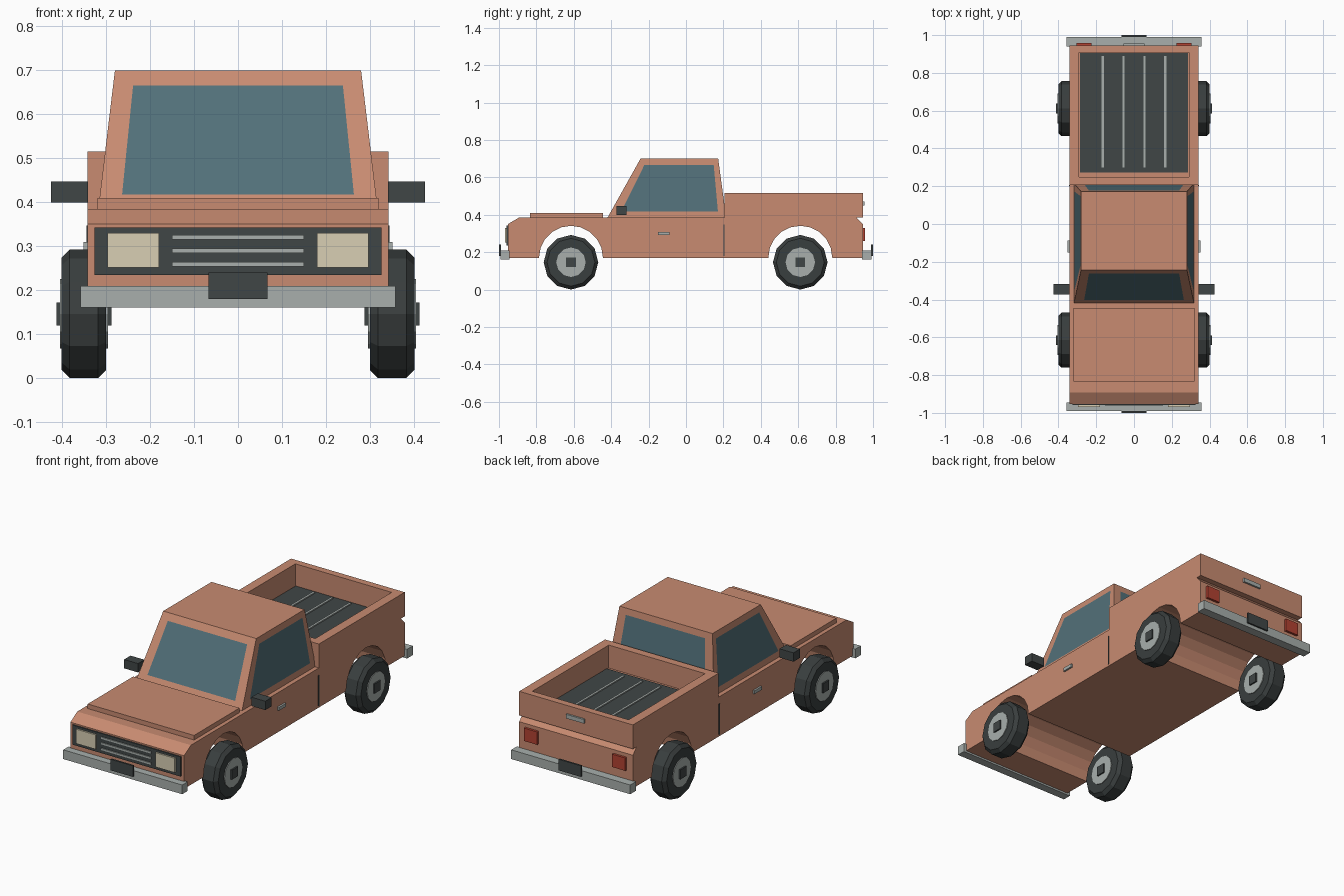
import bpy, bmesh, math
from mathutils import Vector

if "Cube" in bpy.data.objects:
    bpy.data.objects.remove(bpy.data.objects["Cube"])


def material(name, r, g, b):
    m = bpy.data.materials.new(name)
    lin = [((c / 255 + 0.055) / 1.055) ** 2.4 for c in (r, g, b)]
    m.diffuse_color = (*lin, 1)
    m.use_nodes = True
    m.node_tree.nodes["Principled BSDF"].inputs["Base Color"].default_value = m.diffuse_color
    return m


PAINT = material("copper paint", 200, 139, 113)
GLASS = material("blue grey glass", 82, 112, 121)
DARK = material("dark trim", 64, 70, 70)
TYRE = material("tyre rubber", 57, 62, 62)
METAL = material("light grey metal", 168, 175, 172)
CREAM = material("cream lamp", 216, 207, 180)
RED = material("red lamp", 178, 66, 50)


def finish(name, bm, *mats):
    bmesh.ops.recalc_face_normals(bm, faces=bm.faces[:])
    me = bpy.data.meshes.new(name)
    bm.to_mesh(me)
    bm.free()
    for m in mats:
        me.materials.append(m)
    ob = bpy.data.objects.new(name, me)
    bpy.context.collection.objects.link(ob)
    return ob


def box_bm(x0, x1, y0, y1, z0, z1):
    bm = bmesh.new()
    bmesh.ops.create_cube(bm, size=1)
    for v in bm.verts:
        v.co = ((x0 + x1) / 2 + v.co.x * (x1 - x0),
                (y0 + y1) / 2 + v.co.y * (y1 - y0),
                (z0 + z1) / 2 + v.co.z * (z1 - z0))
    return bm


def box(name, mat, *dims):
    return finish(name, box_bm(*dims), mat)


def lathe(name, mat, rings, cy, cz, sides=12):
    """Solid of revolution about the x axis; rings are (x, radius)."""
    bm = bmesh.new()
    loops = []
    for x, r in rings:
        loops.append([bm.verts.new((x, cy + r * math.cos(math.tau * i / sides),
                                    cz + r * math.sin(math.tau * i / sides)))
                      for i in range(sides)])
    for a, b in zip(loops, loops[1:]):
        for i in range(sides):
            j = (i + 1) % sides
            bm.faces.new((a[i], a[j], b[j], b[i]))
    bm.faces.new(loops[0])
    bm.faces.new(loops[-1])
    return finish(name, bm, mat)


W = 0.342                       # half width of the body
AXLES = (-0.615, 0.611)

# lower body: side profile with wheel arches, extruded across the full width
profile = [(0.945, 0.17), (0.945, 0.35), (0.912, 0.385),
           (-0.893, 0.385), (-0.952, 0.35), (-0.952, 0.17)]
N = 10
for cy in AXLES:
    for i in range(N + 1):
        a = math.pi * (1 - i / N)
        profile.append((cy + 0.171 * math.cos(a), 0.17 + 0.171 * math.sin(a)))
bm = bmesh.new()
side = bm.faces.new([bm.verts.new((-W, y, z)) for y, z in profile])
ext = bmesh.ops.extrude_face_region(bm, geom=[side])
for v in ext["geom"]:
    if isinstance(v, bmesh.types.BMVert):
        v.co.x = W
finish("lower_body", bm, PAINT)

# raised hood panel
box("hood_panel", PAINT, -0.32, 0.32, -0.835, -0.444, 0.38, 0.41)

# cab: tapered block with a window cut into each upright face
lo = [Vector(p) for p in ((-0.318, -0.42, 0.384), (0.318, -0.42, 0.384),
                          (0.318, 0.215, 0.384), (-0.318, 0.215, 0.384))]
hi = [Vector(p) for p in ((-0.28, -0.243, 0.70), (0.28, -0.243, 0.70),
                          (0.28, 0.172, 0.70), (-0.28, 0.172, 0.70))]
bm = bmesh.new()
bl = [bm.verts.new(p) for p in lo]
th = [bm.verts.new(p) for p in hi]
bm.faces.new(bl)
bm.faces.new(th)
margins = [(0.08, 0.92), (0.09, 0.935), (0.08, 0.92), (0.065, 0.91)]
for i, (u0, u1) in enumerate(margins):
    j = (i + 1) % 4
    outer = [bl[i], bl[j], th[j], th[i]]
    inner = []
    for u, v in ((u0, 0.105), (u1, 0.105), (u1, 0.89), (u0, 0.89)):
        p = lo[i].lerp(lo[j], u).lerp(hi[i].lerp(hi[j], u), v)
        inner.append(bm.verts.new(p))
    for k in range(4):
        n = (k + 1) % 4
        bm.faces.new((outer[k], outer[n], inner[n], inner[k]))
    bm.faces.new(inner).material_index = 1
finish("cab", bm, PAINT, GLASS)

# cargo bed: box with a pocket sunk into the top
bm = box_bm(-W, W, 0.207, 0.945, 0.384, 0.515)
bm.normal_update()
top = max(bm.faces, key=lambda f: f.calc_center_median().z)
bmesh.ops.inset_region(bm, faces=[top], thickness=0.03)
for v in top.verts:
    v.co.x = math.copysign(0.29, v.co.x)
    v.co.y = 0.25 if v.co.y < 0.57 else 0.907
pocket = bmesh.ops.extrude_discrete_faces(bm, faces=[top])["faces"][0]
for v in pocket.verts:
    v.co.z = 0.39
bmesh.ops.remove_doubles(bm, verts=bm.verts[:], dist=1e-5)
finish("cargo_bed", bm, PAINT)

# bed liner and ribs
box("bed_liner", DARK, -0.286, 0.286, 0.272, 0.904, 0.385, 0.397)
for x in (-0.165, -0.055, 0.055, 0.165):
    box("bed_rib", METAL, x - 0.006, x + 0.006, 0.30, 0.89, 0.395, 0.403)

# grille with bars
box("grille", DARK, -0.326, 0.326, -0.959, -0.95, 0.235, 0.342)
for z in (0.259, 0.29, 0.32):
    box("grille_bar", METAL, -0.15, 0.15, -0.964, -0.957, z - 0.005, z + 0.005)

# bumpers and blank plates
box("front_bumper", METAL, -0.358, 0.358, -0.991, -0.944, 0.16, 0.21)
box("rear_bumper", METAL, -0.358, 0.358, 0.941, 0.991, 0.16, 0.21)
box("front_plate", DARK, -0.067, 0.067, -1.0, -0.99, 0.18, 0.24)
box("rear_plate", DARK, -0.067, 0.067, 0.99, 1.0, 0.18, 0.24)

# tailgate handle
box("tailgate_handle", METAL, -0.055, 0.055, 0.943, 0.955, 0.449, 0.471)


def side_box(name, mat, s, x0, x1, *rest):
    box(name, mat, *sorted((s * x0, s * x1)), *rest)


# parts repeated on the left and right
for s, tag in ((-1, "left"), (1, "right")):
    side_box(tag + "_headlight", CREAM, s, 0.18, 0.297, -0.968, -0.957, 0.252, 0.33)
    side_box(tag + "_taillight", RED, s, 0.225, 0.305, 0.943, 0.958, 0.26, 0.33)
    side_box(tag + "_mirror", DARK, s, 0.341, 0.425, -0.372, -0.317, 0.399, 0.447)
    side_box(tag + "_door_handle", METAL, s, 0.34, 0.352, -0.15, -0.088, 0.291, 0.309)
    side_box(tag + "_door_seam", DARK, s, 0.34, 0.345, 0.2, 0.207, 0.18, 0.347)
    # wheels: chamfered tyre, hub disc and square cap on both faces
    for cy, end in zip(AXLES, ("front", "rear")):
        name = f"{end}_{tag}_"
        lathe(name + "tyre", TYRE, [(s * 0.30, 0.128), (s * 0.318, 0.146),
                                    (s * 0.383, 0.146), (s * 0.401, 0.128)], cy, 0.146)
        lathe(name + "hub", METAL, [(s * 0.296, 0.079), (s * 0.405, 0.079)], cy, 0.146)
        side_box(name + "hub_cap", DARK, s, 0.288, 0.413,
                 cy - 0.026, cy + 0.026, 0.12, 0.172)
